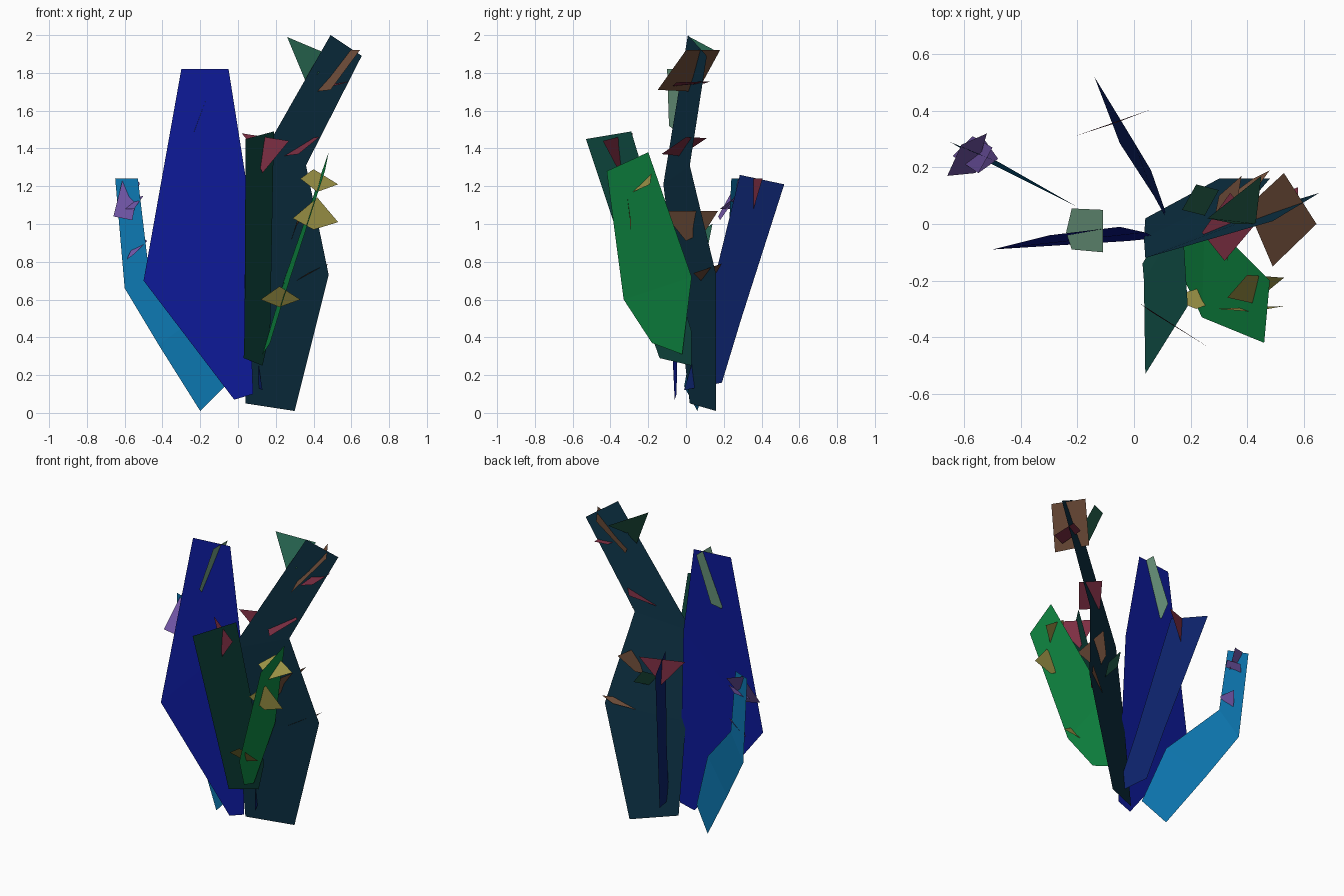
import bpy, bmesh

def material(name, rgb):
    m = bpy.data.materials.new(name)
    m.diffuse_color = (*rgb, 1)
    return m

def finish(name, bm, mat):
    me = bpy.data.meshes.new(name)
    bm.to_mesh(me)
    bm.free()
    me.materials.append(mat)
    ob = bpy.data.objects.new(name, me)
    bpy.context.collection.objects.link(ob)

def blade(name, rgb, left, right):
    """Flat leaf: a strip of quads between two edge rails of equal length."""
    bm = bmesh.new()
    a = [bm.verts.new(p) for p in left]
    b = [bm.verts.new(p) for p in right]
    for i in range(len(a) - 1):
        bm.faces.new((a[i], b[i], b[i + 1], a[i + 1]))
    finish(name, bm, material(name, rgb))

def petal(name, mat, *pts):
    """Small flat bract with three to five corners."""
    bm = bmesh.new()
    bm.faces.new([bm.verts.new(p) for p in pts])
    finish(name, bm, mat)

# Large leaves, base to tip
blade("blue_leaf", (0.004, 0.01, 0.32),
      [(-.02, -.06, .07), (-.50, -.09, .70), (-.30, -.04, 1.82)],
      [(.08, -.05, .10), (.04, -.03, 1.25), (-.05, -.01, 1.82)])
blade("light_blue_leaf", (0.004, 0.19, 0.45),
      [(-.20, .06, .01), (-.42, .17, .36), (-.60, .26, .66), (-.65, .29, 1.24)],
      [(-.07, -.01, .14), (-.20, .06, .52), (-.48, .22, .82), (-.53, .24, 1.24)])
blade("dark_teal_leaf", (0.004, 0.032, 0.06),
      [(.04, .02, .05), (.035, -.05, .65), (.04, -.12, 1.21), (.49, .01, 2.0)],
      [(.30, .16, .01), (.48, .16, .73), (.36, .02, 1.31), (.655, .11, 1.89)])
blade("navy_leaf", (0.004, 0.017, 0.15),
      [(.13, -.01, .12), (.07, .10, .50), (-.05, .285, 1.26)],
      [(.06, .19, .16), (.0, .29, .49), (-.14, .52, 1.21)])
blade("dark_green_leaf", (0.005, 0.07, 0.055),
      [(.03, -.14, .29), (.035, -.20, .46), (.04, -.53, 1.45)],
      [(.13, .03, .25), (.17, .03, .43), (.19, -.29, 1.49)])
blade("green_leaf", (0.005, 0.27, 0.06),
      [(.17, -.18, .37), (.24, -.33, .60), (.46, -.42, 1.28)],
      [(.13, -.02, .31), (.25, .03, .72), (.48, -.20, 1.38)])

pale = material("pale_green", (0.17, 0.36, 0.24))
teal = material("petal_green", (0.02, 0.13, 0.08))
brown = material("petal_brown", (0.17, 0.08, 0.045))
red = material("petal_red", (0.22, 0.03, 0.06))
yellow = material("petal_yellow", (0.33, 0.29, 0.06))
purple = material("petal_purple", (0.18, 0.10, 0.42))

# Bracts on the dark teal leaf
petal("top_green_petal", teal, (.26, .02, 1.99), (.45, .17, 1.91), (.43, 0, 1.80), (.36, 0, 1.75))
petal("top_brown_petal", brown, (.40, .06, 1.70), (.53, .18, 1.92), (.645, .0, 1.92), (.49, -.15, 1.71))
petal("top_red_petal", red, (.50, -.07, 1.73), (.58, -.05, 1.75), (.58, .13, 1.755), (.50, .1, 1.745))
petal("middle_red_petal", red, (.24, -.03, 1.36), (.32, -.13, 1.37), (.43, 0, 1.46), (.34, .11, 1.455))
petal("middle_brown_petal", brown, (.33, -.13, 1.07), (.38, .17, 1.07), (.30, .1, .96), (.28, 0, .91))
petal("low_brown_petal", brown, (.31, .08, .70), (.37, .04, .74), (.48, .19, .79), (.42, .16, .74))
petal("small_green_petal", teal, (.17, .05, .95), (.22, .14, 1.0), (.30, .12, .9), (.25, .03, .86))

# Bracts on the blue, navy and dark green leaves
petal("pale_petal", pale, (-.24, -.03, 1.47), (-.22, -.09, 1.52), (-.11, -.10, 1.82),
      (-.11, .05, 1.82), (-.22, .055, 1.53))
petal("navy_leaf_petal", red, (-.21, .31, 1.24), (.06, .405, 1.24), (-.07, .355, 1.07))
petal("dark_green_leaf_petal", red, (.02, -.28, 1.48), (.27, -.44, 1.44), (.13, -.35, 1.27), (.06, -.31, 1.43))

# Yellow bracts on the green leaf
petal("upper_yellow_petal", yellow, (.33, -.26, 1.24), (.40, -.18, 1.29), (.53, -.19, 1.21), (.42, -.28, 1.17))
petal("middle_yellow_petal", yellow, (.29, -.30, 1.03), (.42, -.31, 1.14), (.53, -.29, 1.01), (.40, -.295, .97))
petal("lower_yellow_petal", yellow, (.12, -.26, .60), (.22, -.30, .67), (.33, -.26, .60), (.22, -.23, .56))

# Purple bracts on the light blue leaf
petal("purple_petal_1", purple, (-.66, .17, 1.04), (-.56, .18, 1.02), (-.52, .32, 1.22), (-.61, .28, 1.24))
petal("purple_petal_2", purple, (-.64, .24, 1.08), (-.55, .18, 1.08), (-.50, .27, 1.15), (-.57, .31, 1.13))
petal("purple_petal_3", purple, (-.59, .22, .81), (-.55, .18, .84), (-.48, .23, .91), (-.53, .30, .94))
